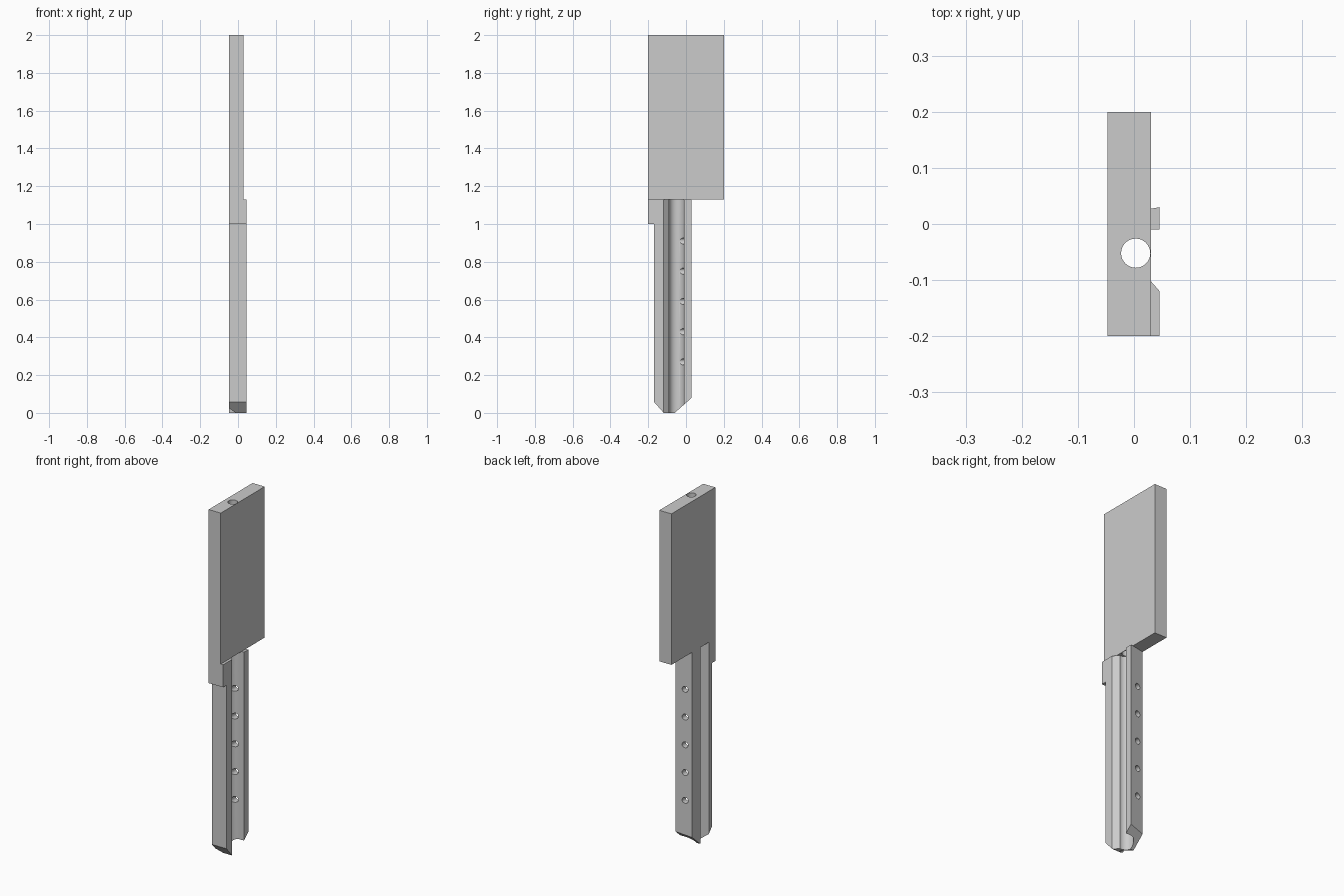
import bpy, bmesh, math
from mathutils import Matrix

cube = bpy.data.objects.get("Cube")
if cube:
    bpy.data.objects.remove(cube, do_unlink=True)

# Single flat colour
GREY = (0.6, 0.6, 0.6, 1.0)
mat = bpy.data.materials.new("plain grey")
mat.use_nodes = True
mat.diffuse_color = GREY
mat.node_tree.nodes["Principled BSDF"].inputs["Base Color"].default_value = GREY


def finish(name, bm):
    bmesh.ops.recalc_face_normals(bm, faces=bm.faces)
    mesh = bpy.data.meshes.new(name)
    bm.to_mesh(mesh)
    bm.free()
    mesh.materials.append(mat)
    ob = bpy.data.objects.new(name, mesh)
    bpy.context.collection.objects.link(ob)
    return ob


def prism(name, points, extrusion):
    """Extrude a closed 3D outline along a vector."""
    bm = bmesh.new()
    face = bm.faces.new([bm.verts.new(p) for p in points])
    res = bmesh.ops.extrude_face_region(bm, geom=[face], use_keep_orig=True)
    verts = [v for v in res["geom"] if isinstance(v, bmesh.types.BMVert)]
    bmesh.ops.translate(bm, verts=verts, vec=extrusion)
    return finish(name, bm)


def box(name, x, y, z):
    pts = [(x[0], y[0], z[0]), (x[1], y[0], z[0]), (x[1], y[1], z[0]), (x[0], y[1], z[0])]
    return prism(name, pts, (0, 0, z[1] - z[0]))


def cylinder(name, centre, radius, depth, rot=Matrix()):
    bm = bmesh.new()
    bmesh.ops.create_cone(bm, cap_ends=True, segments=32, radius1=radius, radius2=radius,
                          depth=depth, matrix=Matrix.Translation(centre) @ rot)
    return finish(name, bm)


def cut(target, cutter, operation="DIFFERENCE"):
    """Apply a boolean, then discard the cutter."""
    cutter.hide_render = True
    mod = target.modifiers.new("cut", "BOOLEAN")
    mod.operation = operation
    mod.solver = "EXACT"
    mod.object = cutter
    bpy.context.view_layer.objects.active = target
    bpy.ops.object.modifier_apply(modifier=mod.name)
    bpy.data.objects.remove(cutter, do_unlink=True)


HEAD_Z = 1.13
LEFT, RIGHT = 0.045, -0.047

# Head plate with a bore running down through it
head = box("head_plate", (RIGHT, 0.03), (-0.2, 0.2), (HEAD_Z, 2.0))
cut(head, cylinder("bore_cutter", (0.003, -0.052, 1.5), 0.026, 2.0))

# Shoulder stop at the front of the blade
shoulder = box("shoulder_stop", (RIGHT, LEFT), (-0.2, -0.17), (1.0, HEAD_Z))

# Blade cross-section: round channel on the left, angled slot on the right
section = [(RIGHT, -0.17), (LEFT, -0.17), (LEFT, -0.119)]
for i in range(19):
    a = math.radians(-80 - 190 * i / 18)
    section.append((0.012 + 0.04 * math.cos(a), -0.05 + 0.04 * math.sin(a)))
section += [(LEFT, -0.01), (LEFT, 0.03), (RIGHT, 0.012), (RIGHT, -0.064),
            (-0.005, -0.097), (0.0, -0.11), (RIGHT, -0.14)]
blade = prism("blade", [(x, y, 0.0) for x, y in section], (0, 0, HEAD_Z))

# Bevelled tip, front and back
for name, tri in (("front", [(-0.18, 0.07), (-0.10, -0.02), (-0.18, -0.02)]),
                  ("back", [(0.0413, 0.09), (-0.0825, -0.02), (0.0413, -0.02)])):
    cut(blade, prism(name + "_tip_cutter", [(-0.1, y, z) for y, z in tri], (0.2, 0, 0)))

# Row of drilled holes from the back edge into the channel
turn = Matrix.Rotation(math.radians(90), 4, "X")
for i in range(5):
    cut(blade, cylinder("hole_cutter", (-0.008, 0.0, 0.27 + 0.16 * i), 0.017, 0.1, turn))

# Smooth the round surfaces and keep hard edges
for ob in (head, shoulder, blade):
    bpy.ops.object.select_all(action="DESELECT")
    ob.select_set(True)
    bpy.context.view_layer.objects.active = ob
    bpy.ops.object.shade_smooth_by_angle(angle=math.radians(30))
